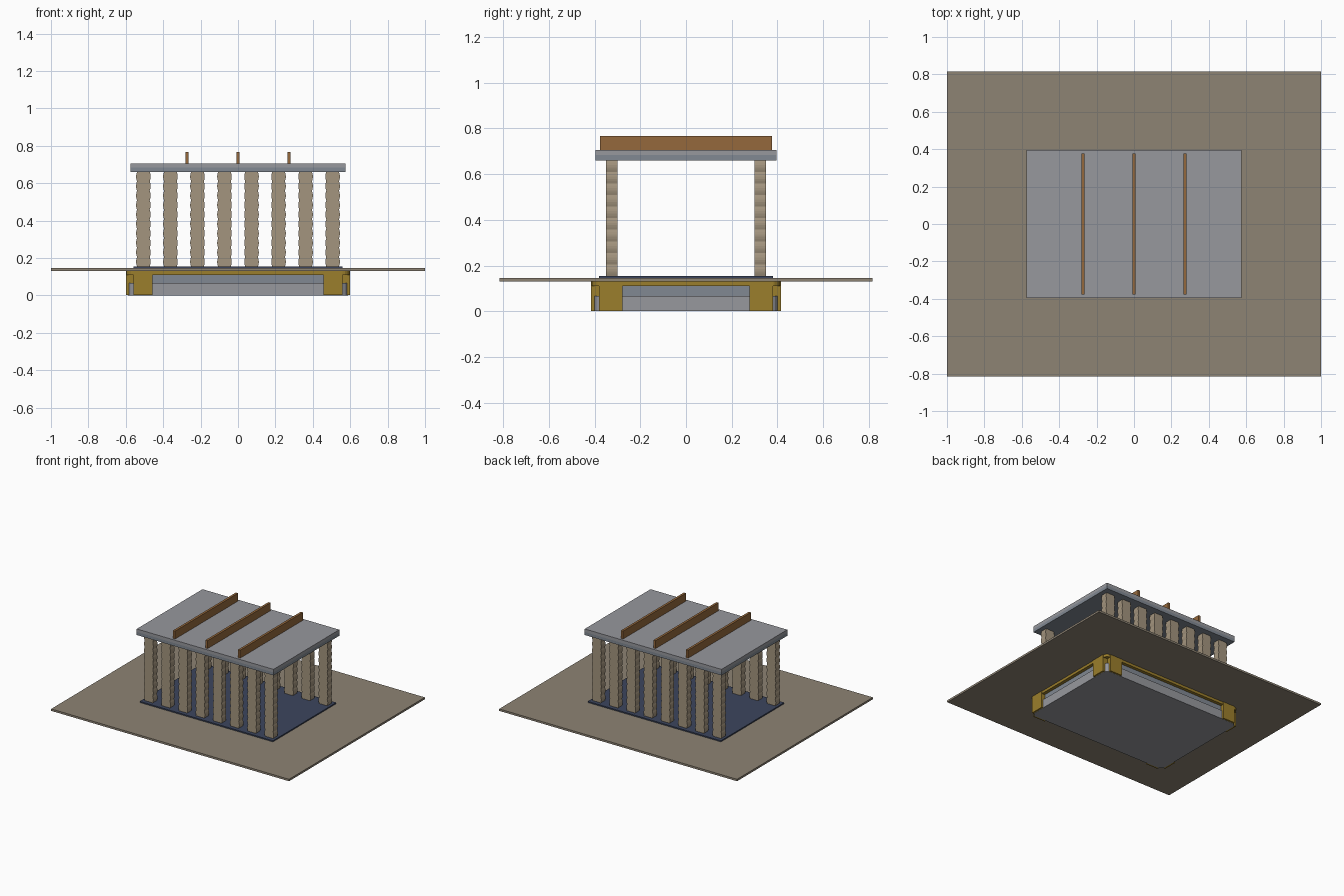
import bpy, bmesh, math

if "Cube" in bpy.data.objects:
    bpy.data.objects.remove(bpy.data.objects["Cube"])


def material(name, rgb):
    m = bpy.data.materials.new(name)
    m.diffuse_color = (*rgb, 1)
    m.use_nodes = True
    m.node_tree.nodes["Principled BSDF"].inputs["Base Color"].default_value = m.diffuse_color
    return m


SAND = material("sand", (0.27, 0.23, 0.175))
STONE = material("stone", (0.37, 0.30, 0.21))
GOLD = material("gold", (0.33, 0.21, 0.025))
WOOD = material("wood", (0.30, 0.14, 0.045))
GREY = material("grey", (0.31, 0.315, 0.34))
SLATE = material("slate", (0.22, 0.25, 0.29))
NAVY = material("navy", (0.045, 0.06, 0.11))


def finish(name, bm, mat):
    bmesh.ops.recalc_face_normals(bm, faces=bm.faces)
    me = bpy.data.meshes.new(name)
    bm.to_mesh(me)
    bm.free()
    me.materials.append(mat)
    ob = bpy.data.objects.new(name, me)
    bpy.context.collection.objects.link(ob)
    return ob


def box(name, x, y, z, mat, corner=0):
    """Box from (min, max) ranges, with optionally rounded upright corners."""
    bm = bmesh.new()
    bmesh.ops.create_cube(bm, size=1)
    for v in bm.verts:
        v.co = [r[0] if c < 0 else r[1] for c, r in zip(v.co, (x, y, z))]
    if corner:
        upright = [e for e in bm.edges
                   if abs(e.verts[0].co.z - e.verts[1].co.z) > 1e-4]
        bmesh.ops.bevel(bm, geom=upright, offset=corner, segments=4,
                        profile=0.5, affect='EDGES')
    return finish(name, bm, mat)


def sym(v):
    return (-v, v)


# Ground plate
box("ground_plate", sym(1.0), sym(0.815), (0.13, 0.145), SAND)

# Stepped base below the plate
box("base_lower", sym(0.587), sym(0.402), (0, 0.066), GREY, 0.04)
box("base_upper", sym(0.572), sym(0.388), (0.066, 0.11), SLATE, 0.04)
box("base_rim", sym(0.597), sym(0.412), (0.11, 0.144), GOLD, 0.04)

# Gold bars crossing through the base, ending as brackets on each side
for s, side in ((-1, "left"), (1, "right")):
    box(f"base_bar_{side}", sorted((s * 0.458, s * 0.56)), sym(0.415),
        (0.001, 0.13), GOLD)
for s, side in ((-1, "front"), (1, "back")):
    box(f"base_bar_{side}", sym(0.6), sorted((s * 0.277, s * 0.381)),
        (0.001, 0.13), GOLD)

# Floor
box("floor", sym(0.56), sym(0.38), (0.144, 0.154), NAVY)


# Columns: scalloped front outline, extruded in depth
def column(name, cx, cy, bumps=10, steps=5):
    z0, z1 = 0.154, 0.66
    n = bumps * steps
    outline = [(0.034 + 0.005 * abs(math.sin(math.pi * i / steps)),
                z0 + (z1 - z0) * i / n) for i in range(n + 1)]
    bm = bmesh.new()
    rings = []
    for w, z in outline:
        rings.append([bm.verts.new((cx + sx * w, cy + sy * 0.025, z))
                      for sx, sy in ((-1, -1), (1, -1), (1, 1), (-1, 1))])
    for a, b in zip(rings, rings[1:]):
        for k in range(4):
            j = (k + 1) % 4
            bm.faces.new((a[k], a[j], b[j], b[k]))
    bm.faces.new(rings[0])
    bm.faces.new(rings[-1])
    finish(name, bm, STONE)


for row, y in (("front", -0.325), ("back", 0.325)):
    for i in range(8):
        column(f"column_{row}_{i + 1}", -0.506 + i * 1.012 / 7, y)

# Roof in two layers, with three ribs on top
box("roof_underside", sym(0.575), sym(0.395), (0.66, 0.683), SLATE)
box("roof_slab", sym(0.575), sym(0.395), (0.683, 0.706), GREY)
for i, x in enumerate((-0.273, 0, 0.273)):
    box(f"roof_rib_{i + 1}", (x - 0.009, x + 0.009), sym(0.377),
        (0.706, 0.766), WOOD)
